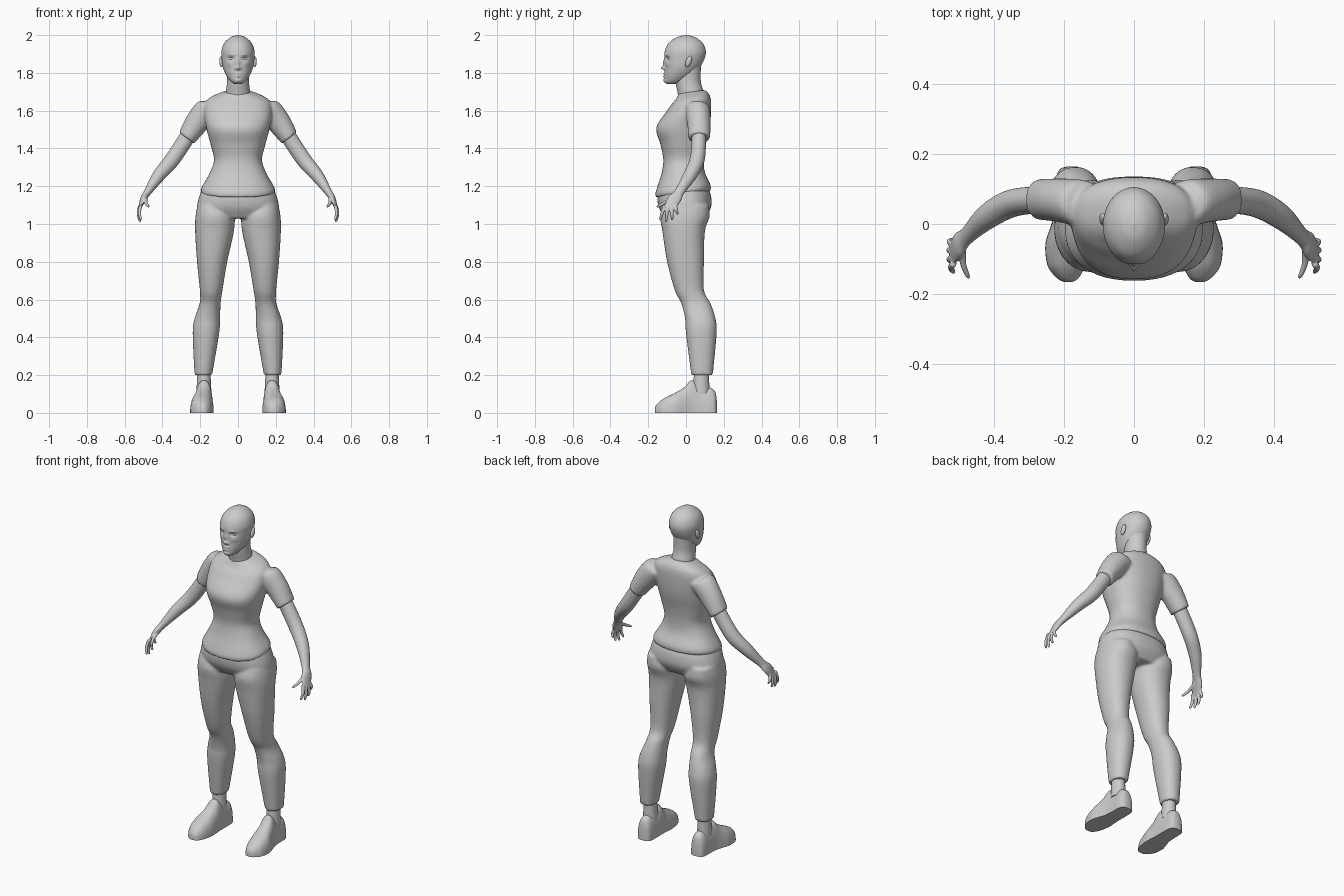
import bpy, bmesh, math
from mathutils import Vector

if "Cube" in bpy.data.objects:
    bpy.data.objects.remove(bpy.data.objects["Cube"])

shade = 0.6
grey = bpy.data.materials.new("plain grey")
grey.use_nodes = True
grey.diffuse_color = (shade, shade, shade, 1)
grey.node_tree.nodes["Principled BSDF"].inputs["Base Color"].default_value = grey.diffuse_color

AXIS_X, AXIS_Y, AXIS_Z = Vector((1, 0, 0)), Vector((0, 1, 0)), Vector((0, 0, 1))


def knot(x, y, z, thick, wide):
    """A ring on a limb, by its centre and its two half sizes."""
    return (x, y, z, thick, wide)


def level(z, outer, front, back, inner=None):
    """A horizontal ring by its extents, centred on the body if no inner side is given."""
    inner = -outer if inner is None else inner
    return ((inner + outer) / 2, (front + back) / 2, z, (outer - inner) / 2, (back - front) / 2)


def catmull_rom(before, start, end, after, t):
    bend = 2 * before - 5 * start + 4 * end - after
    twist = 3 * (start - end) + after - before
    return start + t / 2 * (end - before + t * (bend + t * twist))


def spline(rows, steps):
    """Smooth the rows of ring numbers along the loft."""
    padded = [rows[0], *rows, rows[-1]]
    smooth = []
    for quad in zip(padded, padded[1:], padded[2:], padded[3:]):
        for step in range(steps):
            smooth.append([catmull_rom(*values, step / steps) for values in zip(*quad)])
    return smooth + [rows[-1]]


def loft(bm, rows, axis=None, ref=AXIS_Y, sides=32, steps=6, power=2.0, both=False):
    """Skin the rings, square to the axis; optionally on both sides of the body."""
    axis = (axis or Vector(rows[-1][:3]) - Vector(rows[0][:3])).normalized()
    across = ref.cross(axis).normalized()
    along = axis.cross(across)
    for side in ((1, -1) if both else (1,)):
        rings = []
        for x, y, z, thick, wide in spline(rows, steps):
            ring = []
            for k in range(sides):
                c, s = math.cos(math.tau * k / sides), math.sin(math.tau * k / sides)
                point = Vector((x, y, z))
                point += across * math.copysign(abs(c) ** (2 / power), c) * max(thick, 0.001)
                point += along * math.copysign(abs(s) ** (2 / power), s) * max(wide, 0.001)
                point.x *= side
                ring.append(bm.verts.new(point))
            rings.append(ring)
        for low, high in zip(rings, rings[1:]):
            for k in range(sides):
                n = (k + 1) % sides
                bm.faces.new((low[k], low[n], high[n], high[k]))
        bm.faces.new(rings[0])
        bm.faces.new(rings[-1])


def finish(bm, name, voxel=0, relaxing=4, angle=50):
    """Make the object; with a voxel size, fuse its shells into one skin."""
    bmesh.ops.recalc_face_normals(bm, faces=bm.faces)
    mesh = bpy.data.meshes.new(name)
    bm.to_mesh(mesh)
    bm.free()
    mesh.materials.append(grey)
    part = bpy.data.objects.new(name, mesh)
    bpy.context.collection.objects.link(part)
    bpy.ops.object.select_all(action="DESELECT")
    part.select_set(True)
    bpy.context.view_layer.objects.active = part
    bpy.ops.object.shade_smooth_by_angle(angle=math.radians(angle))
    if voxel:
        fuse = part.modifiers.new("fuse", "REMESH")
        fuse.mode, fuse.voxel_size, fuse.use_smooth_shade = "VOXEL", voxel, True
        relax = part.modifiers.new("relax", "SMOOTH")
        relax.factor, relax.iterations = 0.5, relaxing
    return part


# Shirt: torso and both sleeves fused
bm = bmesh.new()
loft(bm, [
    level(z=1.16, outer=.19, front=-.16, back=.13),
    level(z=1.19, outer=.195, front=-.16, back=.13),
    level(z=1.27, outer=.15, front=-.13, back=.1),
    level(z=1.34, outer=.127, front=-.12, back=.095),
    level(z=1.42, outer=.145, front=-.135, back=.105),
    level(z=1.51, outer=.168, front=-.157, back=.125),
    level(z=1.6, outer=.18, front=-.1, back=.133),
    level(z=1.66, outer=.16, front=-.06, back=.13),
    level(z=1.7, outer=.075, front=-.04, back=.1),
], AXIS_Z, sides=64, power=2.3)
for v in bm.verts:  # hem falls to the front, collar rises to the back
    hem = max(0, min(1, (1.3 - v.co.z) * 10))
    collar = max(0, min(1, (v.co.z - 1.63) * 20))
    v.co.z += 0.12 * v.co.y * hem + 0.15 * (v.co.y - 0.03) * collar
loft(bm, [
    knot(x=.1, y=.055, z=1.6, thick=.05, wide=.05),
    knot(x=.15, y=.06, z=1.61, thick=.068, wide=.066),
    knot(x=.215, y=.068, z=1.54, thick=.064, wide=.062),
    knot(x=.272, y=.07, z=1.455, thick=.05, wide=.058),
], Vector((.6, 0, -.8)), both=True)
finish(bm, "shirt", voxel=0.008, relaxing=5)

# Trousers: hips and both legs fused
bm = bmesh.new()
loft(bm, [
    level(z=1.22, outer=.17, front=-.12, back=.1),
    level(z=1.16, outer=.2, front=-.15, back=.13),
    level(z=1.09, outer=.217, front=-.145, back=.133),
    level(z=1.03, outer=.2, front=-.11, back=.1),
], AXIS_Z, sides=64, power=2.3)
loft(bm, [
    level(z=1.1, inner=.05, outer=.215, front=-.12, back=.12),
    level(z=1.04, inner=.02, outer=.225, front=-.137, back=.125),
    level(z=.96, inner=.022, outer=.227, front=-.125, back=.1),
    level(z=.8, inner=.057, outer=.217, front=-.1, back=.095),
    level(z=.65, inner=.082, outer=.202, front=-.06, back=.095),
    level(z=.58, inner=.092, outer=.203, front=-.025, back=.13),
    level(z=.5, inner=.095, outer=.23, front=-.005, back=.156),
    level(z=.42, inner=.1, outer=.24, front=0, back=.162),
    level(z=.2, inner=.137, outer=.23, front=.028, back=.142),
], AXIS_Z, sides=40, power=2.2, both=True)
finish(bm, "trousers", voxel=0.008)

# Arms with palms, fingers and thumbs
bm = bmesh.new()
loft(bm, [
    knot(x=.25, y=.07, z=1.49, thick=.042, wide=.04),
    knot(x=.345, y=.06, z=1.345, thick=.041, wide=.04),
    knot(x=.42, y=.02, z=1.255, thick=.034, wide=.036),
    knot(x=.478, y=-.035, z=1.17, thick=.02, wide=.026),
    knot(x=.5, y=-.06, z=1.135, thick=.017, wide=.036),
    knot(x=.52, y=-.087, z=1.085, thick=.008, wide=.03),
], Vector((.55, -.3, -.75)), both=True)


def finger(base, tip, radius=.01):
    base, tip = Vector(base), Vector(tip)
    rows = []
    for t, size in ((0, 1), (.5, .9), (.9, .7), (1, .3)):
        bow = AXIS_X * math.sin(math.pi * t) * radius * .8
        rows.append((*(base.lerp(tip, t) + bow), radius * size, radius * size))
    loft(bm, rows, sides=12, both=True)


finger(base=(.515, -.113, 1.1), tip=(.513, -.138, 1.02))
finger(base=(.519, -.096, 1.09), tip=(.518, -.107, 1.01))
finger(base=(.519, -.076, 1.09), tip=(.519, -.073, 1.02))
finger(base=(.517, -.058, 1.1), tip=(.518, -.044, 1.05))
finger(base=(.488, -.07, 1.135), tip=(.471, -.155, 1.09))
finish(bm, "arms", voxel=0.004, relaxing=2)

# Head: smooth skull with the face pushed in and out
bm = bmesh.new()
loft(bm, [
    level(z=1.74, outer=.012, front=-.09, back=-.045),
    level(z=1.75, outer=.035, front=-.112, back=-.01),
    level(z=1.785, outer=.062, front=-.114, back=.04),
    level(z=1.83, outer=.08, front=-.112, back=.075),
    level(z=1.88, outer=.087, front=-.114, back=.1),
    level(z=1.92, outer=.087, front=-.111, back=.104),
    level(z=1.96, outer=.071, front=-.09, back=.087),
    level(z=1.99, outer=.037, front=-.046, back=.046),
    level(z=2, outer=.002, front=-.002, back=.002),
], AXIS_Z, sides=112, steps=9)


def push(x, z, wide, high, depth):
    """Push the face forward, or inward if negative, with a soft bump on each side."""
    for v in bm.verts:
        if v.co.y < -.03:
            fall = ((abs(v.co.x) - x) / wide) ** 2 + ((v.co.z - z) / high) ** 2
            v.co.y -= depth * math.exp(-fall)


push(x=0, z=1.826, wide=.01, high=.009, depth=.02)  # nose tip
push(x=0, z=1.85, wide=.008, high=.02, depth=.009)  # nose bridge
push(x=.013, z=1.823, wide=.006, high=.006, depth=.007)  # nostrils
push(x=0, z=1.796, wide=.018, high=.005, depth=.007)  # upper lip
push(x=0, z=1.781, wide=.014, high=.005, depth=.008)  # lower lip
push(x=0, z=1.76, wide=.018, high=.01, depth=.006)  # chin
push(x=.036, z=1.876, wide=.015, high=.009, depth=-.013)  # eye sockets
push(x=.036, z=1.897, wide=.02, high=.006, depth=.004)  # brows
push(x=.045, z=1.845, wide=.016, high=.014, depth=.004)  # cheeks
finish(bm, "head", angle=80)

# Neck
bm = bmesh.new()
loft(bm, [
    level(z=1.64, outer=.07, front=-.035, back=.1),
    level(z=1.7, outer=.064, front=-.045, back=.092),
    level(z=1.76, outer=.058, front=-.055, back=.078),
    level(z=1.85, outer=.06, front=-.04, back=.08),
], AXIS_Z)
finish(bm, "neck")


def balls(name, centre, radii, lean=0):
    """A mirrored pair of stretched balls."""
    bm = bmesh.new()
    bmesh.ops.create_uvsphere(bm, u_segments=24, v_segments=16, radius=1)
    for v in bm.verts:
        v.co *= Vector(radii)[:] and 1
        v.co = Vector([c * r for c, r in zip(v.co, radii)])
        v.co.y += lean * v.co.z
        v.co += Vector(centre)
    finish(bm, name).modifiers.new("pair", "MIRROR").use_mirror_merge = False


balls("eyes", centre=(.036, -.085, 1.876), radii=(.016, .011, .011))
balls("ears", centre=(.088, .014, 1.86), radii=(.011, .016, .029), lean=.3)

# Ankles
bm = bmesh.new()
loft(bm, [
    level(z=.1, inner=.14, outer=.22, front=.035, back=.125),
    level(z=.25, inner=.148, outer=.215, front=.045, back=.12),
], AXIS_Z, both=True)
finish(bm, "ankles")

# Shoes: domed sections from heel to toe, flattened on the ground
bm = bmesh.new()
loft(bm, [
    knot(x=.178, y=.164, z=0, thick=.014, wide=.06),
    knot(x=.178, y=.155, z=0, thick=.035, wide=.11),
    knot(x=.178, y=.13, z=0, thick=.044, wide=.133),
    knot(x=.178, y=.08, z=0, thick=.045, wide=.142),
    knot(x=.18, y=.03, z=0, thick=.047, wide=.172),
    knot(x=.185, y=-.01, z=0, thick=.054, wide=.135),
    knot(x=.191, y=-.06, z=0, thick=.062, wide=.105),
    knot(x=.193, y=-.12, z=0, thick=.053, wide=.075),
    knot(x=.189, y=-.155, z=0, thick=.03, wide=.045),
    knot(x=.188, y=-.165, z=0, thick=.012, wide=.026),
], AXIS_Y, ref=AXIS_Z, sides=48, power=2.5, both=True)
for v in bm.verts:
    v.co.z = max(v.co.z, 0)
bmesh.ops.remove_doubles(bm, verts=bm.verts, dist=0.0003)
finish(bm, "shoes", angle=45)
